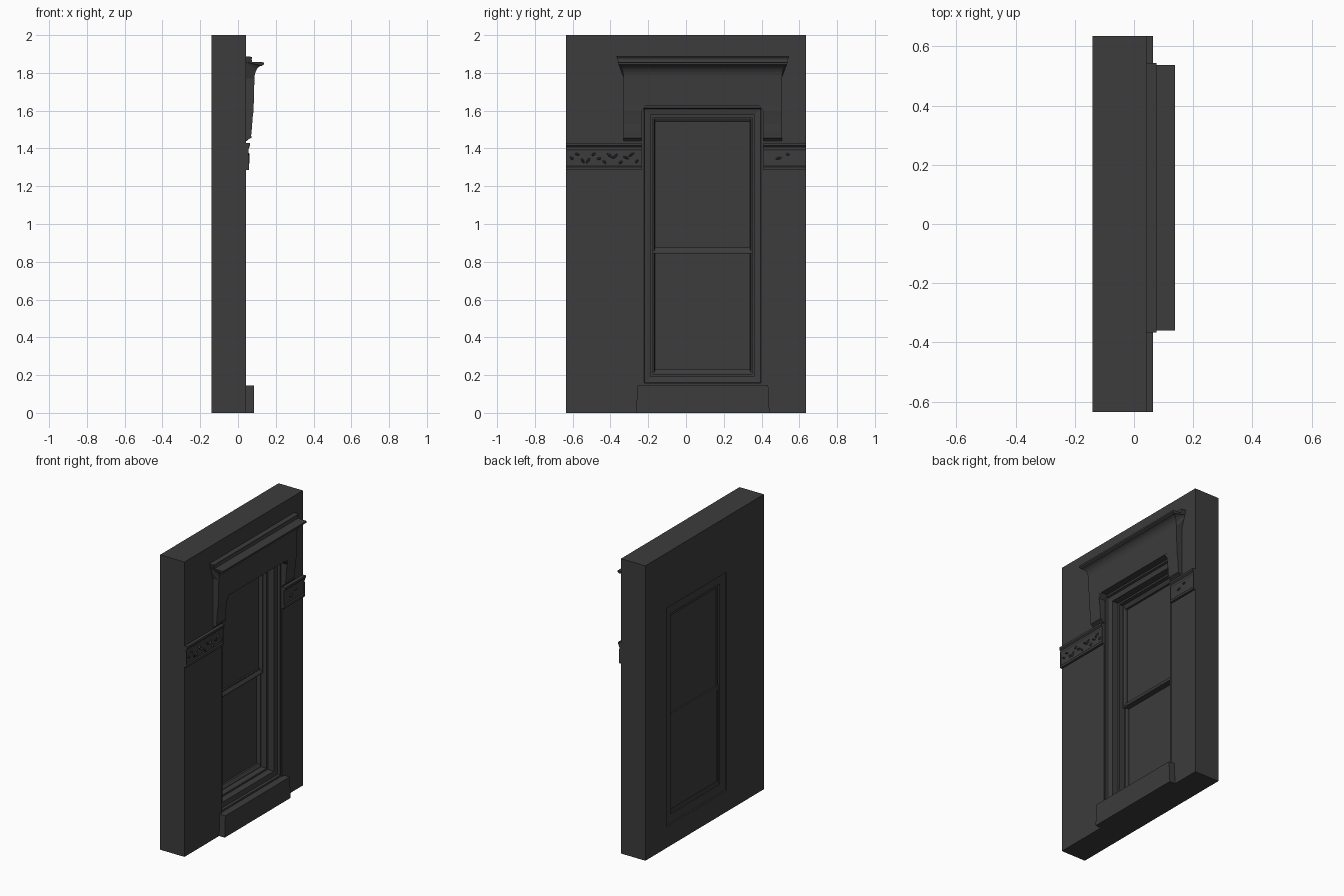
import bpy, bmesh, math, random
from mathutils import Matrix

if "Cube" in bpy.data.objects:
    bpy.data.objects.remove(bpy.data.objects["Cube"])

random.seed(4)
stone = bpy.data.materials.new("dark_stone")
stone.diffuse_color = (0.045, 0.045, 0.045, 1)
stone.use_nodes = True
stone.node_tree.nodes["Principled BSDF"].inputs["Base Color"].default_value = stone.diffuse_color


def finish(name, bm):
    bmesh.ops.recalc_face_normals(bm, faces=bm.faces[:])
    me = bpy.data.meshes.new(name)
    bm.to_mesh(me)
    bm.free()
    me.materials.append(stone)
    ob = bpy.data.objects.new(name, me)
    bpy.context.collection.objects.link(ob)
    return ob


def ring(name, sections):
    """Closed loft around a rectangle; each section is ((y0, y1, z0, z1), x)."""
    bm = bmesh.new()
    loops = []
    for (y0, y1, z0, z1), x in sections:
        loops.append([bm.verts.new((x, y, z)) for y, z in
                      ((y0, z0), (y1, z0), (y1, z1), (y0, z1))])
    for a, b in zip(loops, loops[1:] + loops[:1]):
        for i in range(4):
            j = (i + 1) % 4
            bm.faces.new((a[i], a[j], b[j], b[i]))
    return finish(name, bm)


def inset(r, d):
    return (r[0] + d, r[1] - d, r[2] + d, r[3] - d)


def moulding(name, profile, y0, y1):
    """Profile of (x, z, flare) run along y; flare widens both ends."""
    bm = bmesh.new()
    a = [bm.verts.new((x, y0 - f, z)) for x, z, f in profile]
    b = [bm.verts.new((x, y1 + f, z)) for x, z, f in profile]
    n = len(a)
    for i in range(n):
        j = (i + 1) % n
        bm.faces.new((a[i], a[j], b[j], b[i]))
    bm.faces.new(a)
    bm.faces.new(b[::-1])
    bmesh.ops.triangulate(bm, faces=[f for f in bm.faces if len(f.verts) > 4])
    return finish(name, bm)


def box(name, x0, x1, y0, y1, z0, z1):
    return moulding(name, [(x0, z0, 0), (x1, z0, 0), (x1, z1, 0), (x0, z1, 0)], y0, y1)


WALL = (-0.635, 0.635, 0, 2)
OPEN = (-0.235, 0.41, 0.145, 1.625)
BACK, FACE = -0.14, 0.043

# wall slab with the window opening
ring("wall", [(WALL, BACK), (WALL, FACE), (OPEN, FACE), (OPEN, BACK)])

# stepped casing lining the opening
ring("window_casing", [(inset(OPEN, d), x) for d, x in (
    (0, -0.13), (0, 0.036), (0.012, 0.036), (0.016, 0.022), (0.048, 0.016),
    (0.048, -0.03), (0.06, -0.03), (0.06, -0.13))])

# two sliding sashes, each with a thin pane
S = inset(OPEN, 0.058)
for name, z0, z1, x0, x1 in (("upper", 0.845, S[3], -0.118, -0.058),
                             ("lower", S[2], 0.878, -0.122, -0.072)):
    outer = (S[0], S[1], z0, z1)
    inner = (S[0] + 0.014, S[1] - 0.014, z0 + 0.026, z1 - 0.026)
    ring(name + "_sash", [(outer, x0), (outer, x1), (inset(outer, 0.008), x1),
                          (inner, x1 - 0.012), (inner, x0)])
    box(name + "_pane", x0 + 0.006, x1 - 0.025, S[0] + 0.01, S[1] - 0.01, z0 + 0.015, z1 - 0.015)

# sill block with slightly spread foot
moulding("sill", [(0.0, 0.0, 0.007), (0.085, 0.0, 0.007),
                  (0.085, 0.145, 0), (0.0, 0.145, 0)], -0.257, 0.435)

# hood: frieze, hanging ears and their moulded feet
HY0, HY1 = -0.33, 0.507
moulding("hood_frieze", [(0.03, 1.625, 0), (0.083, 1.625, 0),
                         (0.087, 1.77, 0), (0.03, 1.77, 0)], HY0, HY1)
ear = [(0.03, 1.455), (0.068, 1.455), (0.072, 1.49), (0.074, 1.53),
       (0.078, 1.57), (0.083, 1.60), (0.083, 1.625), (0.03, 1.625)]
foot = [(0.03, 1.44), (0.046, 1.44), (0.052, 1.447), (0.071, 1.456),
        (0.071, 1.465), (0.03, 1.465)]
for side, a, b, s in (("left", HY0, OPEN[0], 1), ("right", OPEN[1], HY1, -1)):
    moulding("hood_ear_" + side, [(x, z, 0) for x, z in ear], a, b)
    moulding("hood_ear_foot_" + side, [(x, z, 0) for x, z in foot], a, b)
    # small corner chamfer under the frieze
    e = OPEN[0] if s > 0 else OPEN[1]
    bm = bmesh.new()
    lo, hi = ([bm.verts.new((x, y, z)) for y, z in
               ((e, 1.595), (e + s * 0.022, 1.625), (e, 1.625))] for x in (0.036, 0.082))
    bm.faces.new(lo)
    bm.faces.new(hi)
    for i in range(3):
        j = (i + 1) % 3
        bm.faces.new((lo[i], lo[j], hi[j], hi[i]))
    finish("hood_corner_" + side, bm)

# crown moulding: cove curving out to the lip, with splayed ends
cove = []
for i in range(7):
    t = math.radians(15 * i)
    cove.append((0.087 + 0.04 * (1 - math.cos(t)), 1.77 + 0.068 * math.sin(t),
                 0.026 * (1 - math.cos(t))))
moulding("hood_crown", [(0.03, 1.77, 0)] + cove +
         [(0.138, 1.845, 0.028), (0.138, 1.856, 0.03), (0.03, 1.86, 0.03)], HY0, HY1)
moulding("hood_cap", [(0.03, 1.855, 0.028), (0.076, 1.855, 0.028), (0.072, 1.872, 0.034),
                      (0.076, 1.885, 0.037), (0.03, 1.887, 0.037)], HY0, HY1)

# belt course on each side of the window
belt = [(0.03, 1.287), (0.058, 1.287), (0.058, 1.302), (0.052, 1.308), (0.052, 1.39),
        (0.056, 1.397), (0.056, 1.408), (0.064, 1.416), (0.064, 1.43), (0.03, 1.43)]
for side, a, b in (("left", -0.635, OPEN[0]), ("right", OPEN[1], 0.635)):
    moulding("belt_course_" + side, [(x, z, 0) for x, z in belt], a, b)

# carved leaf relief along the belt
for side, a, b, n in (("left", -0.605, -0.26, 13), ("right", 0.49, 0.54, 2)):
    bm = bmesh.new()
    for i in range(n):
        y = a + (b - a) * i / (n - 1)
        z = 1.348 + 0.022 * math.sin(i * 1.9)
        m = (Matrix.Translation((0.052, y, z)) @
             Matrix.Rotation(random.uniform(-1.2, 1.2), 4, 'X') @
             Matrix.Diagonal((0.011, random.uniform(0.012, 0.022), 0.007, 1)))
        bmesh.ops.create_icosphere(bm, subdivisions=1, radius=1, matrix=m)
    finish("carved_leaves_" + side, bm)
